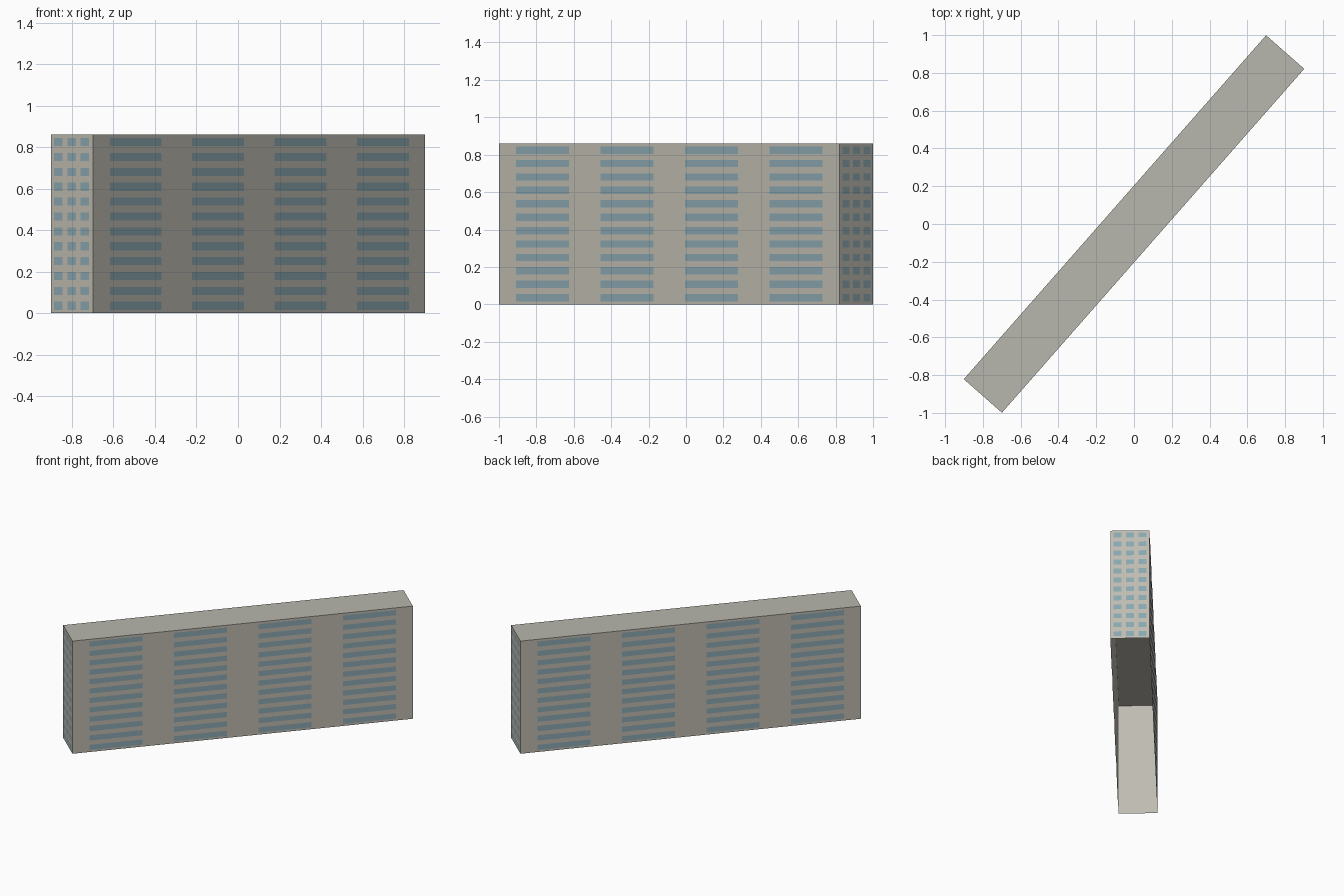
import bpy, bmesh, math
from mathutils import Matrix, Vector

if "Cube" in bpy.data.objects:
    bpy.data.objects.remove(bpy.data.objects["Cube"])

L, W, H = 2.424, 0.269, 0.86          # slab length, depth, height
ANGLE = math.atan2(1.82, 1.60)        # slab stands diagonally
FLOORS = 12
TURN = Matrix.Rotation(ANGLE, 4, 'Z')


def material(name, rgb):
    m = bpy.data.materials.new(name)
    lin = [(c / 255 / 12.92) if c < 11 else ((c / 255 + 0.055) / 1.055) ** 2.4 for c in rgb]
    m.diffuse_color = (*lin, 1)
    m.use_nodes = True
    m.node_tree.nodes["Principled BSDF"].inputs["Base Color"].default_value = m.diffuse_color
    return m


wall_mat = material("wall_concrete", (192, 188, 178))
roof_mat = material("roof_grey", (184, 183, 173))
glass_mat = material("window_blue", (139, 168, 177))


def make_object(name, quads, mat):
    bm = bmesh.new()
    for quad in quads:
        bm.faces.new([bm.verts.new(TURN @ Vector(p)) for p in quad])
    bmesh.ops.remove_doubles(bm, verts=bm.verts, dist=1e-5)
    mesh = bpy.data.meshes.new(name)
    bm.to_mesh(mesh)
    bm.free()
    mesh.materials.append(mat)
    ob = bpy.data.objects.new(name, mesh)
    bpy.context.collection.objects.link(ob)
    return ob


def side_quad(side, u0, u1, z0, z1, out=0.0):
    """Upright rectangle on one of the four sides; u runs 0..1 along the side."""
    length, depth = (L, W) if side % 2 == 0 else (W, L)
    spin = Matrix.Rotation(side * math.pi / 2, 3, 'Z')
    y = -depth / 2 - out
    a, b = (u0 - 0.5) * length, (u1 - 0.5) * length
    return [spin @ Vector(p) for p in ((a, y, z0), (b, y, z0), (b, y, z1), (a, y, z1))]


# Walls, open underneath
make_object("walls", [side_quad(s, 0, 1, 0, H) for s in range(4)], wall_mat)

# Flat roof
x, y = L / 2, W / 2
make_object("roof", [[(-x, -y, H), (x, -y, H), (x, y, H), (-x, y, H)]], roof_mat)

# Window plates: four wide bays on the long sides, three small ones on the ends
names = ("long_side_windows_a", "end_windows_a", "long_side_windows_b", "end_windows_b")
step = H / FLOORS
for side, name in enumerate(names):
    if side % 2 == 0:
        centres, width = [0.128 + 0.248 * i for i in range(4)], 0.156
    else:
        centres, width = (0.182, 0.5, 0.818), 0.205
    quads = [side_quad(side, c - width / 2, c + width / 2,
                       (f + 0.5) * step - 0.0195, (f + 0.5) * step + 0.0195, 0.002)
             for f in range(FLOORS) for c in centres]
    make_object(name, quads, glass_mat)
